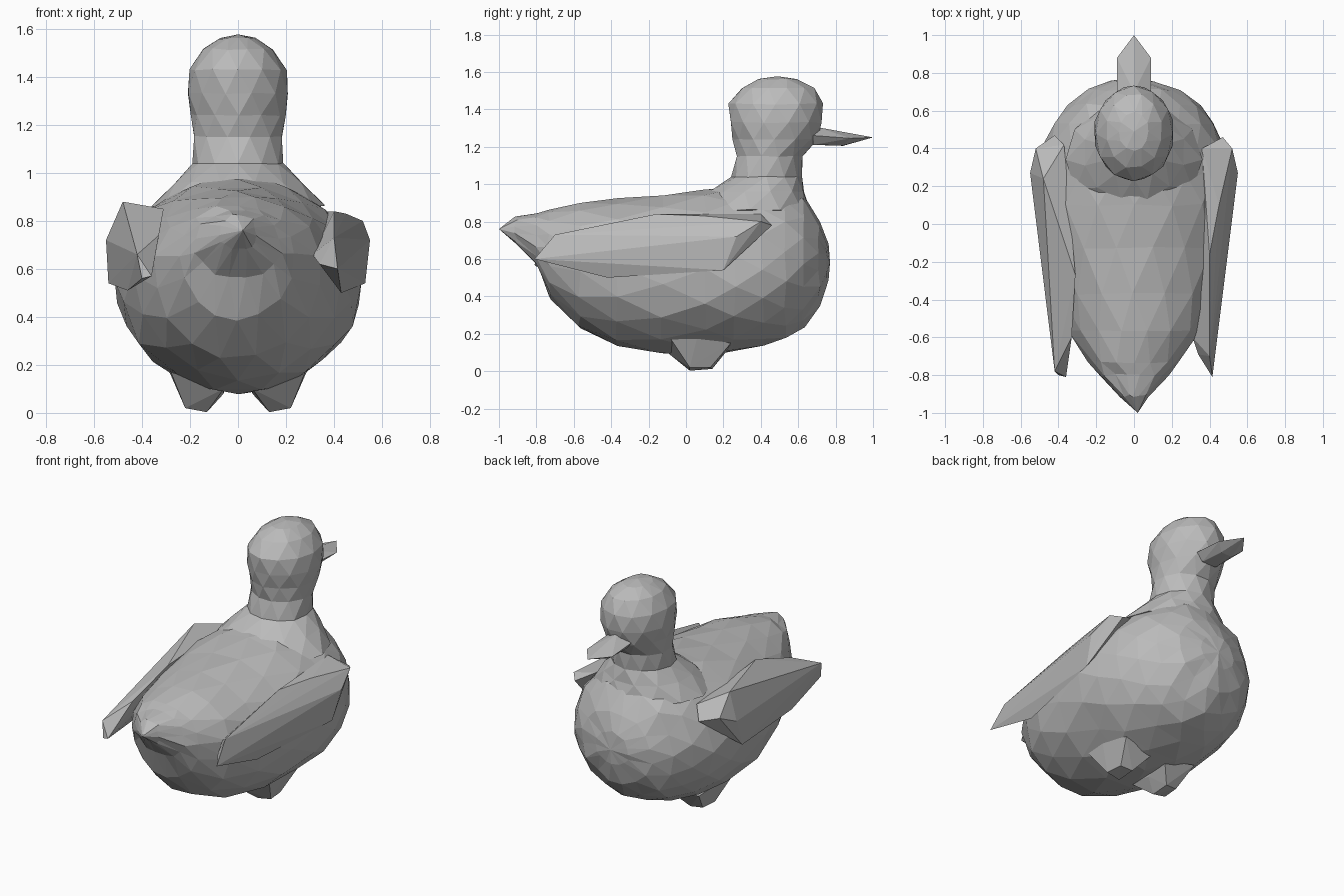
import bpy
import bmesh
import math
import random
from mathutils import Vector

random.seed(4)
cube = bpy.data.objects.get("Cube")
if cube:
    bpy.data.objects.remove(cube, do_unlink=True)

grey = bpy.data.materials.new("plain_grey")
grey.use_nodes = True
colour = (0.5, 0.5, 0.5, 1)
grey.diffuse_color = colour
grey.node_tree.nodes["Principled BSDF"].inputs["Base Color"].default_value = colour


def finish(name, bm):
    bmesh.ops.recalc_face_normals(bm, faces=bm.faces)
    mesh = bpy.data.meshes.new(name)
    bm.to_mesh(mesh)
    bm.free()
    mesh.materials.append(grey)
    obj = bpy.data.objects.new(name, mesh)
    bpy.context.collection.objects.link(obj)
    return obj


def loft(name, rings, start, end, sides, jitter):
    """Skin rings of points with staggered triangles and close both ends to a point."""
    bm = bmesh.new()
    rows = []
    for i, ring in enumerate(rings):
        row = []
        for k in range(sides):
            p = ring(2 * math.pi * (k + 0.5 * (i % 2)) / sides)
            p += Vector([random.uniform(-jitter, jitter) for _ in range(3)])
            row.append(bm.verts.new(p))
        rows.append(row)
    for i in range(len(rows) - 1):
        a, b = rows[i], rows[i + 1]
        for k in range(sides):
            n = (k + 1) % sides
            if i % 2 == 0:
                bm.faces.new((a[k], a[n], b[k]))
                bm.faces.new((a[n], b[n], b[k]))
            else:
                bm.faces.new((a[k], b[n], b[k]))
                bm.faces.new((a[k], a[n], b[n]))
    for row, tip in ((rows[0], start), (rows[-1], end)):
        v = bm.verts.new(tip)
        for k in range(sides):
            bm.faces.new((row[k], row[(k + 1) % sides], v))
    return finish(name, bm)


def hull(name, points, side=1):
    bm = bmesh.new()
    for x, y, z in points:
        bm.verts.new((x * side, y, z))
    res = bmesh.ops.convex_hull(bm, input=bm.verts)
    loose = [v for v in res["geom_interior"] if isinstance(v, bmesh.types.BMVert)]
    bmesh.ops.delete(bm, geom=loose, context="VERTS")
    return finish(name, bm)


# Body: y, bottom, widest height, top, half width
def body_ring(y, low, mid, top, half):
    def point(a):
        s = math.sin(a)
        return Vector((half * math.cos(a), y, mid + s * (top - mid if s > 0 else mid - low)))
    return point


body = [
    (-.91, .68, .74, .83, .08), (-.8, .56, .70, .85, .18),
    (-.73, .39, .66, .87, .24), (-.57, .23, .60, .905, .35),
    (-.37, .14, .57, .92, .43), (-.13, .09, .55, .945, .49),
    (.1, .08, .54, .97, .51), (.26, .1, .54, .98, .51),
    (.41, .135, .55, .99, .48), (.53, .175, .56, .99, .42),
    (.63, .24, .57, .94, .35), (.71, .35, .58, .80, .25),
    (.755, .48, .58, .69, .12),
]
loft("body", [body_ring(*r) for r in body], (.02, -1, .76), (0, .77, .58), 16, .008)


# Neck and head: z, back y, front y, half width
def neck_ring(z, back, front, half):
    def point(a):
        return Vector((half * math.cos(a), (back + front) / 2 + math.sin(a) * (front - back) / 2, z))
    return point


neck = [
    (.86, .02, .66, .36), (.96, .12, .64, .27), (1.04, .24, .62, .19),
    (1.15, .27, .63, .185), (1.24, .25, .70, .2), (1.33, .23, .73, .215),
    (1.43, .23, .73, .203), (1.515, .295, .69, .15), (1.56, .39, .59, .08),
]
loft("neck_and_head", [neck_ring(*r) for r in neck], (0, .35, .8), (0, .49, 1.577), 12, .004)

# Beak
beak = [(0, .70, 1.305), (0, 1, 1.25), (0, .84, 1.205)]
for s in (-1, 1):
    beak += [(s * .09, .68, 1.26), (s * .09, .88, 1.245), (s * .05, .68, 1.21), (s * .04, .84, 1.207)]
hull("beak", beak)

# Wings: swept back slabs, the left one sitting slightly lower
hull("left_wing", [
    (.36, .4, .84), (.47, .46, .78), (.52, .4, .8), (.55, .27, .72), (.45, .1, .83),
    (.4, -.16, .84), (.53, .2, .54), (.4, -.7, .73), (.415, -.81, .6),
    (.34, -.69, .62), (.31, -.6, .66), (.43, -.42, .5),
])
hull("right_wing", [
    (.37, .42, .84), (.42, .47, .76), (.52, .4, .78), (.48, .24, .88), (.55, .27, .72),
    (.54, .2, .54), (.31, -.27, .85), (.33, -.6, .74), (.42, -.78, .66),
    (.4, -.8, .56), (.36, -.81, .57), (.46, -.42, .51),
], -1)

# Feet
for name, s in (("left_foot", 1), ("right_foot", -1)):
    hull(name, [
        (.28, -.08, .17), (.29, .06, .18), (.26, .24, .15), (.06, -.1, .1), (.05, .22, .11),
        (.22, .02, .02), (.13, .02, .003), (.21, .13, .02), (.13, .14, 0.012), (.06, .06, .08),
    ], s)
